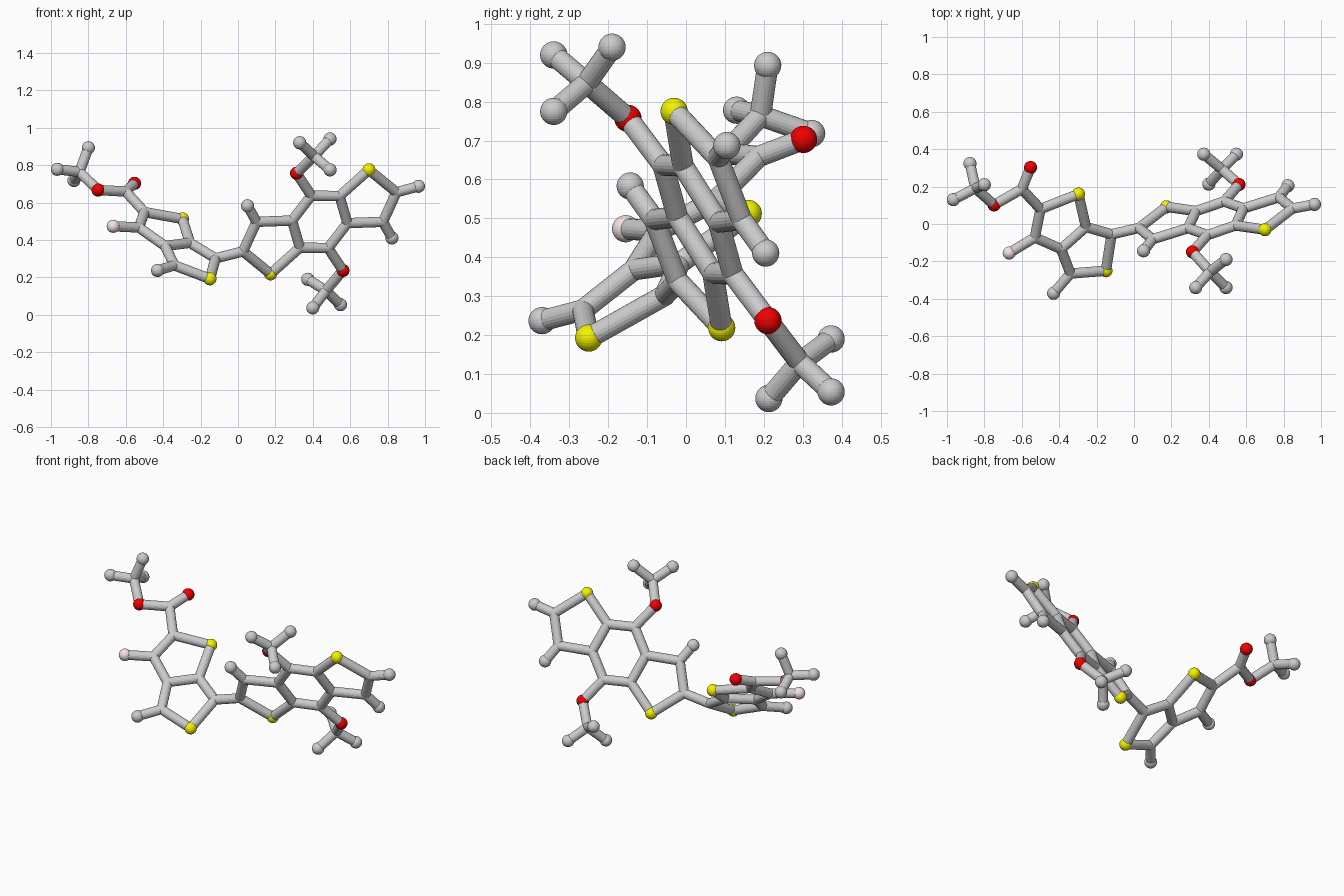
import bpy, bmesh
from mathutils import Vector, Matrix

if "Cube" in bpy.data.objects:
    bpy.data.objects.remove(bpy.data.objects["Cube"])

BALL, STICK = 0.035, 0.0275
atoms, bonds = {}, []


def atom(name, kind, x, y, z):
    atoms[name] = (kind, Vector((x, y, z)))


def chain(text):
    names = text.split()
    bonds.extend(zip(names, names[1:]))


# Large fused core: half of it in its tilted plane, the rest by point symmetry
# kinds: S sulfur, O oxygen, F fluorine, C joint carbon, M end carbon
half = {"S": ("S", .70, .775), "A": ("C", .847, .655), "B": ("C", .775, .497),
        "D": ("C", .585, .49), "E": ("C", .543, .635), "G": ("C", .392, .637),
        "O": ("O", .313, .757), "Bm": ("M", .823, .411)}
for n, (k, x, z) in half.items():
    for tag, px, pz in (("1", x, z), ("2", .874 - x, .994 - z)):
        atom(n + tag, k, px, .151 + .332 * px - .534 * pz, pz)
atom("Am", "M", .965, .105, .687)
for t in "12":
    chain(f"S{t} A{t} B{t} D{t} E{t} S{t}")
    chain(f"E{t} G{t} O{t}")
    chain(f"B{t} Bm{t}")
chain("G1 D2")
chain("G2 D1")
chain("A1 Am")

# Small fused rings on the left, lying in their own plane
left = {"L1": ("C", -.12, -.055), "S3": ("S", -.15, -.25), "L2": ("C", -.34, -.265),
        "L3": ("C", -.39, -.134), "L4": ("C", -.257, -.016), "S4": ("S", -.297, .16),
        "L5": ("C", -.53, -.072), "L6": ("C", -.50, .08), "L7": ("C", -.60, .187),
        "F": ("F", -.667, -.155), "L2m": ("M", -.43, -.37)}
for n, (k, x, y) in left.items():
    atom(n, k, x, y, .285 - .428 * x + .627 * y)
atom("O3", "O", -.553, .302, .703)
atom("O4", "O", -.748, .102, .667)
chain("A2 L1 S3 L2 L3 L4 L1")
chain("L4 S4 L6 L5 L3")
chain("L5 F")
chain("L2 L2m")
chain("L6 L7 O3")
chain("L7 O4")


# Three-pronged end groups, centred between their oxygen and the prong tips
def prongs(oxygen, tips):
    mid = (atoms[oxygen][1] + sum((Vector(t) for t in tips), Vector())) / 4
    hub = oxygen + "hub"
    atom(hub, "C", *mid)
    chain(f"{oxygen} {hub}")
    for i, t in enumerate(tips):
        atom(f"{hub}{i}", "M", *t)
        chain(f"{hub} {hub}{i}")


prongs("O1", [(.33, -.34, .92), (.492, -.19, .94), (.492, -.34, .775)])
prongs("O2", [(.373, .373, .19), (.40, .213, .037), (.548, .373, .054)])
prongs("O4", [(-.966, .13, .778), (-.80, .21, .893), (-.877, .323, .718)])


def finish(name, bm, colour=None):
    me = bpy.data.meshes.new(name)
    bm.to_mesh(me)
    bm.free()
    ob = bpy.data.objects.new(name, me)
    bpy.context.collection.objects.link(ob)
    if colour:
        mat = bpy.data.materials.new(name + "_colour")
        mat.diffuse_color = (*colour, 1)
        mat.use_nodes = True
        mat.node_tree.nodes["Principled BSDF"].inputs["Base Color"].default_value = mat.diffuse_color
        me.materials.append(mat)


# Balls, one object for each kind
for kind, name, radius, colour in (
        ("C", "carbon_joints", STICK, None), ("M", "carbon_ends", BALL, None),
        ("S", "sulfur_balls", BALL, (.9, .9, .0)), ("O", "oxygen_balls", BALL, (.9, .0, .0)),
        ("F", "fluorine_ball", BALL, (.92, .77, .8))):
    bm = bmesh.new()
    for k, p in atoms.values():
        if k == kind:
            bmesh.ops.create_uvsphere(bm, u_segments=32, v_segments=16, radius=radius,
                                      matrix=Matrix.Translation(p))
    finish(name, bm, colour)

# Sticks between the balls
bm = bmesh.new()
for a, b in bonds:
    p, q = atoms[a][1], atoms[b][1]
    turn = (q - p).to_track_quat('Z', 'Y').to_matrix().to_4x4()
    bmesh.ops.create_cone(bm, cap_ends=True, segments=20, radius1=STICK, radius2=STICK,
                          depth=(q - p).length, matrix=Matrix.Translation((p + q) / 2) @ turn)
finish("bond_sticks", bm)
